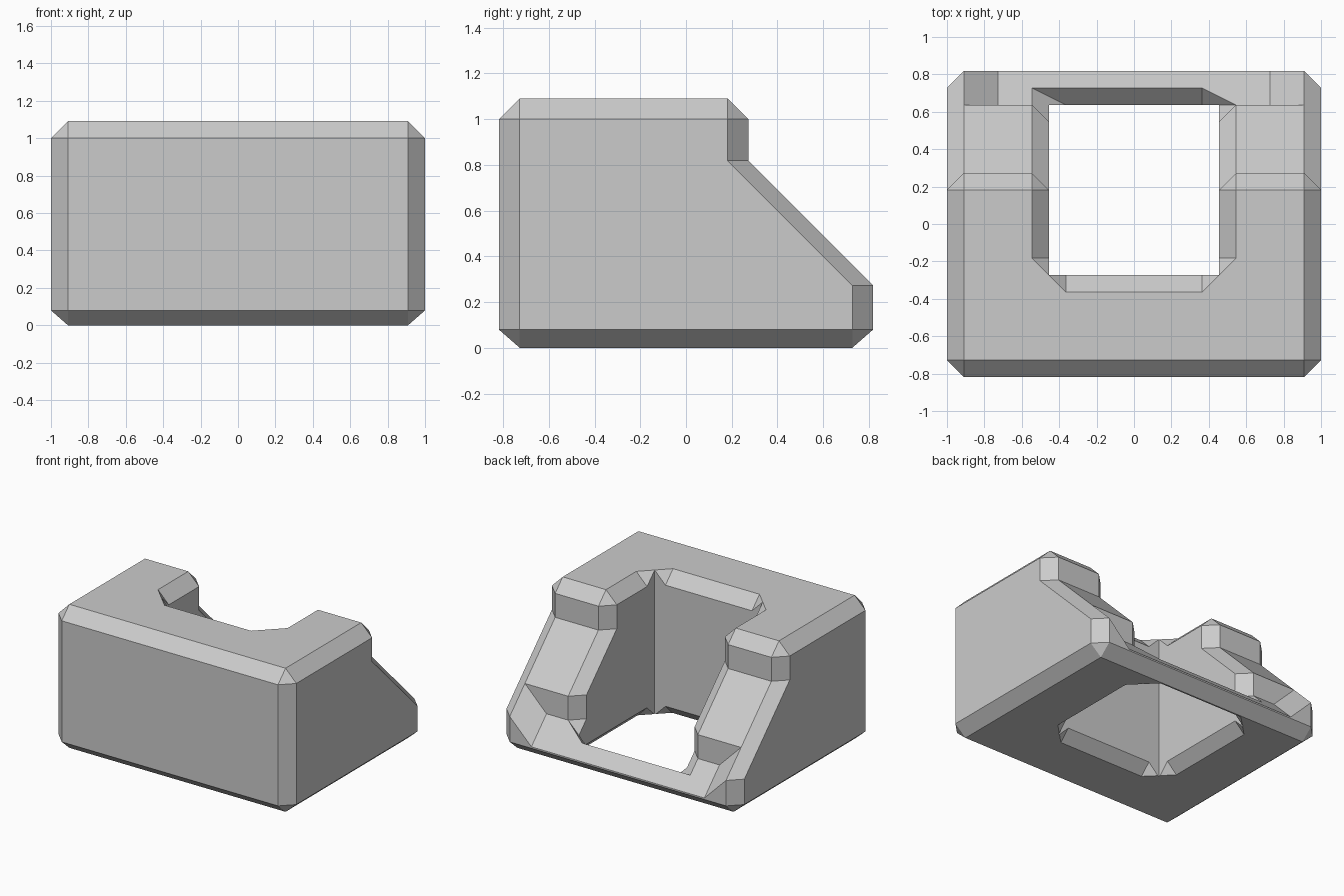
import bpy
import bmesh

cube = bpy.data.objects.get("Cube")
if cube:
    bpy.data.objects.remove(cube, do_unlink=True)

UNIT = 2 / 11           # modelling grid; parts are cut on this grid, then scaled
LOW = 0.4375            # height of the bottom chamfers
SIDES = (1, -1)

grey = bpy.data.materials.new("plain_grey")
grey.use_nodes = True
grey.diffuse_color = (0.6, 0.6, 0.6, 1)
grey.node_tree.nodes["Principled BSDF"].inputs["Base Color"].default_value = (0.6, 0.6, 0.6, 1)


def make_object(name, bm):
    bmesh.ops.recalc_face_normals(bm, faces=bm.faces[:])
    mesh = bpy.data.meshes.new(name)
    bm.to_mesh(mesh)
    bm.free()
    obj = bpy.data.objects.new(name, mesh)
    bpy.context.scene.collection.objects.link(obj)
    return obj


def hull(name, points):
    bm = bmesh.new()
    for p in points:
        bm.verts.new(p)
    bmesh.ops.convex_hull(bm, input=bm.verts[:])
    loose = [v for v in bm.verts if not v.link_faces]
    bmesh.ops.delete(bm, geom=loose, context="VERTS")
    return make_object(name, bm)


def loft(name, rings):
    """Join closed rings of equal length and cap both ends; repeated points collapse."""
    bm = bmesh.new()
    found = {}

    def vert(p):
        if p not in found:
            found[p] = bm.verts.new(p)
        return found[p]

    def face(points):
        corners = list(dict.fromkeys(vert(p) for p in points))
        if len(corners) > 2:
            bm.faces.new(corners)

    for a, b in zip(rings, rings[1:]):
        for i in range(len(a)):
            j = (i + 1) % len(a)
            face((a[i], a[j], b[j], b[i]))
    face(rings[0])
    face(rings[-1])
    return make_object(name, bm)


# Outer body: side profile with a sloping back, chamfered towards both sides
profile = [(-4.5, LOW), (-4.5, 5.5), (-4, 6), (1, 6), (1.5, 5.5),
           (1.5, 4.5), (4.5, 1.5), (4.5, LOW), (4, 0), (-4, 0)]
inset = [(-4, LOW), (-4, 5.5), (-4, 5.5), (1, 5.5), (1, 5.5),
         (1, 4.5), (4, 1.5), (4, LOW), (4, LOW), (-4, LOW)]
body = loft("chamfered_block", [
    [(x, y, z) for y, z in ring]
    for x, ring in ((-5.5, inset), (-5, profile), (5, profile), (5.5, inset))])

cutters = []

# Square shaft through the block
cutters.append(hull("shaft_cutter", [
    (x, y, z) for x in (-2.5, 2.5) for y in (-1.5, 3.5) for z in (-1, 7)]))

# Low gap between the arm ends, with sloping cheeks
cutters.append(hull("back_gap_cutter", [
    (s * x, y, level - y) for s in SIDES for y in (3.5, 6)
    for x, level in ((4, 5), (5.5, 6.5))] + [
    (s * 5.5, y, 7) for s in SIDES for y in (3.5, 6)]))

# Chamfers along the inner edges of the arms
for s in SIDES:
    rings = []
    for z, shift in ((1.5, 0.5), (2.5, 0.5), (4.5, -1.5), (5.5, -1.5), (6.5, -2.5)):
        rings.append([(s * x, y + shift, z) for x, y in ((1, 1), (4, 4), (1, 4))])
    cutters.append(loft("arm_edge_cutter", rings))

# Chamfer on the back bar, running out into the arm corners
points = [(2, 4.25, 1.25), (-3.5, 4.25, 1.25)]
for s in SIDES:
    points += [(s * 2, 3.5, 0.5), (s * 3, 3.5, 1.5), (s * 3, 3.5, 2),
               (s * 2.5, 3, 1.5), (s * 2.5, 3, 2), (s, 2, 2)]
cutters.append(hull("bar_edge_cutter", points))

# Chamfers around both mouths of the shaft, tapering into its corners
for start, direction in ((5.5, 1), (LOW, -1)):
    end = start + 0.75 * direction
    points = []
    for s in SIDES:
        points += [(s * 2, -2.5, start), (s * 2, -3.25, end),
                   (s * 2.75, -2.5, end), (s, -1, start + 0.25 * direction)]
    for turn in range(4):
        cutters.append(hull("mouth_cutter", [(x, y + 1, z) for x, y, z in points]))
        points = [(-y, x, z) for x, y, z in points]

for cutter in cutters:
    cutter.hide_render = True
    mod = body.modifiers.new(cutter.name, "BOOLEAN")
    mod.operation = "DIFFERENCE"
    mod.solver = "EXACT"
    mod.object = cutter

# Bake the cuts, tidy flat faces and scale to size
bpy.context.view_layer.update()
graph = bpy.context.evaluated_depsgraph_get()
result = bpy.data.meshes.new_from_object(body.evaluated_get(graph))
body.modifiers.clear()
for cutter in cutters:
    bpy.data.objects.remove(cutter, do_unlink=True)

bm = bmesh.new()
bm.from_mesh(result)
bmesh.ops.remove_doubles(bm, verts=bm.verts[:], dist=0.001)
bmesh.ops.dissolve_limit(bm, angle_limit=0.01, verts=bm.verts[:], edges=bm.edges[:])
bmesh.ops.scale(bm, vec=(UNIT, UNIT, UNIT), verts=bm.verts[:])
for f in bm.faces:
    f.smooth = False
    f.material_index = 0
bm.to_mesh(result)
bm.free()
result.materials.clear()
result.materials.append(grey)
body.data = result
